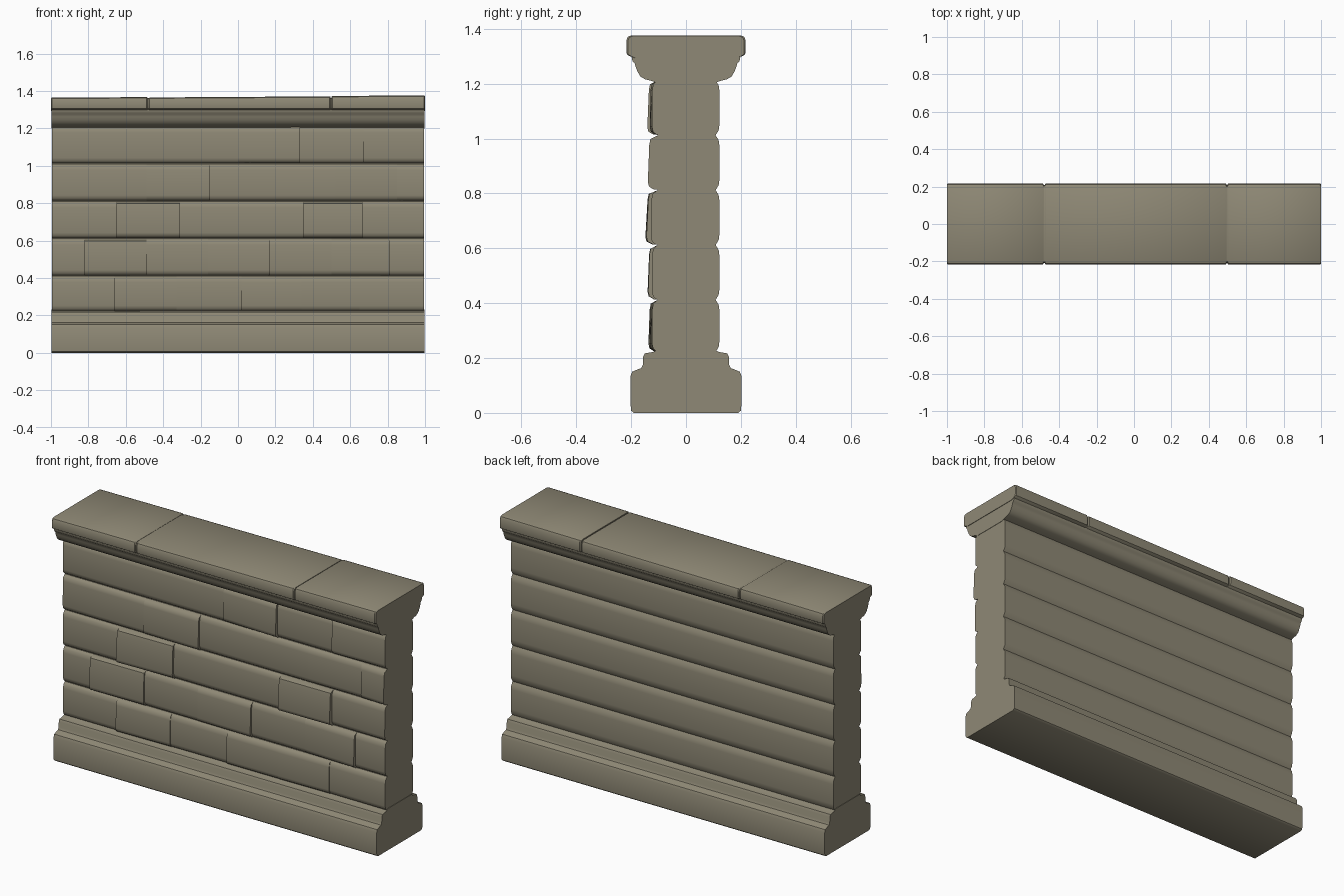
import bpy, bmesh, math

stone = bpy.data.materials.new("warm grey stone")
stone.diffuse_color = (0.275, 0.25, 0.18, 1)


def loft(name, sections, angle=40):
    """Join (x, [(y, z), ...]) cross-sections along x and close both ends."""
    bm = bmesh.new()
    rings = [[bm.verts.new((x, y, z)) for y, z in prof] for x, prof in sections]
    for a, b in zip(rings, rings[1:]):
        for i in range(len(a)):
            j = (i + 1) % len(a)
            bm.faces.new((a[i], a[j], b[j], b[i]))
    bm.faces.new(rings[0])
    bm.faces.new(rings[-1])
    bmesh.ops.recalc_face_normals(bm, faces=bm.faces)
    me = bpy.data.meshes.new(name)
    bm.to_mesh(me)
    bm.free()
    me.materials.append(stone)
    ob = bpy.data.objects.new(name, me)
    bpy.context.collection.objects.link(ob)
    bpy.ops.object.select_all(action='DESELECT')
    bpy.context.view_layer.objects.active = ob
    ob.select_set(True)
    bpy.ops.object.shade_smooth_by_angle(angle=math.radians(angle))
    return ob


def symmetric(half):
    """Full outline from its +y half, listed bottom to top."""
    return half + [(-y, z) for y, z in reversed(half)]


# plinth with a rounded lower block and a stepped upper lip
base = symmetric([(0.19, 0), (0.2, 0.008), (0.202, 0.03), (0.202, 0.135),
                  (0.196, 0.15), (0.18, 0.157), (0.163, 0.163), (0.157, 0.175),
                  (0.156, 0.205), (0.15, 0.217), (0.12, 0.222), (0.1, 0.232)])
loft("base_plinth", [(-0.997, base), (0.997, base)])

# wall core: bulging courses on the back, flat joint plane on the front
levels = [0.222, 0.412, 0.612, 0.812, 1.012, 1.212]
back = []
for z0, z1 in zip(levels, levels[1:]):
    back += [(0.108, z0), (0.119, z0 + 0.018), (0.122, z0 + 0.04),
             (0.122, z1 - 0.04), (0.119, z1 - 0.018)]
back.append((0.108, levels[-1]))
core = back + [(-0.104, levels[-1]), (-0.104, levels[0])]
loft("wall_core", [(-0.995, core), (0.995, core)], 50)

# front bricks, bottom course first: (left, right, depth at left, depth at right)
courses = [
    [(-1, -.66, .122, .122), (-.66, -.33, .137, .128), (-.33, .02, .124, .122),
     (.02, .34, .132, .13), (.34, .65, .132, .126), (.65, 1, .122, .124)],
    [(-1, -.82, .122, .122), (-.82, -.49, .140, .134), (-.49, -.16, .124, .127),
     (-.16, .17, .131, .136), (.17, .5, .123, .123), (.5, .81, .126, .138),
     (.81, 1, .123, .124)],
    [(-1, -.65, .123, .122), (-.65, -.31, .147, .137), (-.31, 0, .124, .124),
     (0, .35, .124, .124), (.35, .665, .148, .144), (.665, 1, .122, .128)],
    [(-1, -.49, .124, .128), (-.49, -.15, .134, .138), (-.15, .2, .124, .124),
     (.2, .52, .124, .127), (.52, .85, .127, .124), (.85, 1, .132, .139)],
    [(-1, -.5, .123, .123), (-.5, 0, .123, .123), (0, .33, .130, .141),
     (.33, .67, .123, .122), (.67, 1, .132, .124)],
]


def brick_profile(z0, z1, d):
    p = d - 0.122                        # proud bricks reach into the joint
    return [(0, z0), (-0.107 - p * 0.6, z0 + 0.002), (-d + 0.004, z0 + 0.013),
            (-d, z0 + 0.03), (-d + p * 0.3, z1 - 0.035),
            (-d + p * 0.3 + 0.004, z1 - 0.014), (-0.107, z1 - 0.002), (0, z1)]


for r, row in enumerate(courses):
    z0, z1 = levels[r], levels[r + 1]
    for c, (x0, x1, dl, dr) in enumerate(row):
        x0, x1 = max(x0, -0.995), min(x1, 0.995)
        a, b = brick_profile(z0, z1, dl), brick_profile(z0, z1, dr)
        loft(f"brick_{r + 1}_{c + 1}", [(x0, a), (x1, b)], 50)

# cornice moulding below the coping
mould = symmetric([(0.1, 1.2), (0.125, 1.21), (0.15, 1.216), (0.167, 1.227),
                   (0.177, 1.245), (0.184, 1.262), (0.187, 1.275),
                   (0.195, 1.282), (0.198, 1.296), (0.198, 1.31)])
loft("cornice_moulding", [(-0.997, mould), (0.997, mould)])


def coping(top, out=0.0):
    w = 0.217 + out
    return symmetric([(0.18, 1.292), (w - 0.012, 1.3), (w - 0.002, 1.306),
                      (w, 1.316), (w, top - 0.017), (w - 0.005, top - 0.005),
                      (w - 0.017, top)])


# coping slabs, rising slightly to the right, with narrow joints
slabs = [(-1, -.483, 1.364, 1.367), (-.477, .495, 1.365, 1.371),
         (.5, 1, 1.373, 1.376)]
for i, (x0, x1, za, zb) in enumerate(slabs):
    e = 0.005
    loft(f"coping_slab_{i + 1}", [(x0, coping(za - .003, -.005)), (x0 + e, coping(za)),
                                  (x1 - e, coping(zb)), (x1, coping(zb - .003, -.005))])
fill = coping(1.363, -0.008)
loft("coping_joint_fill", [(-0.6, fill), (0.6, fill)])
